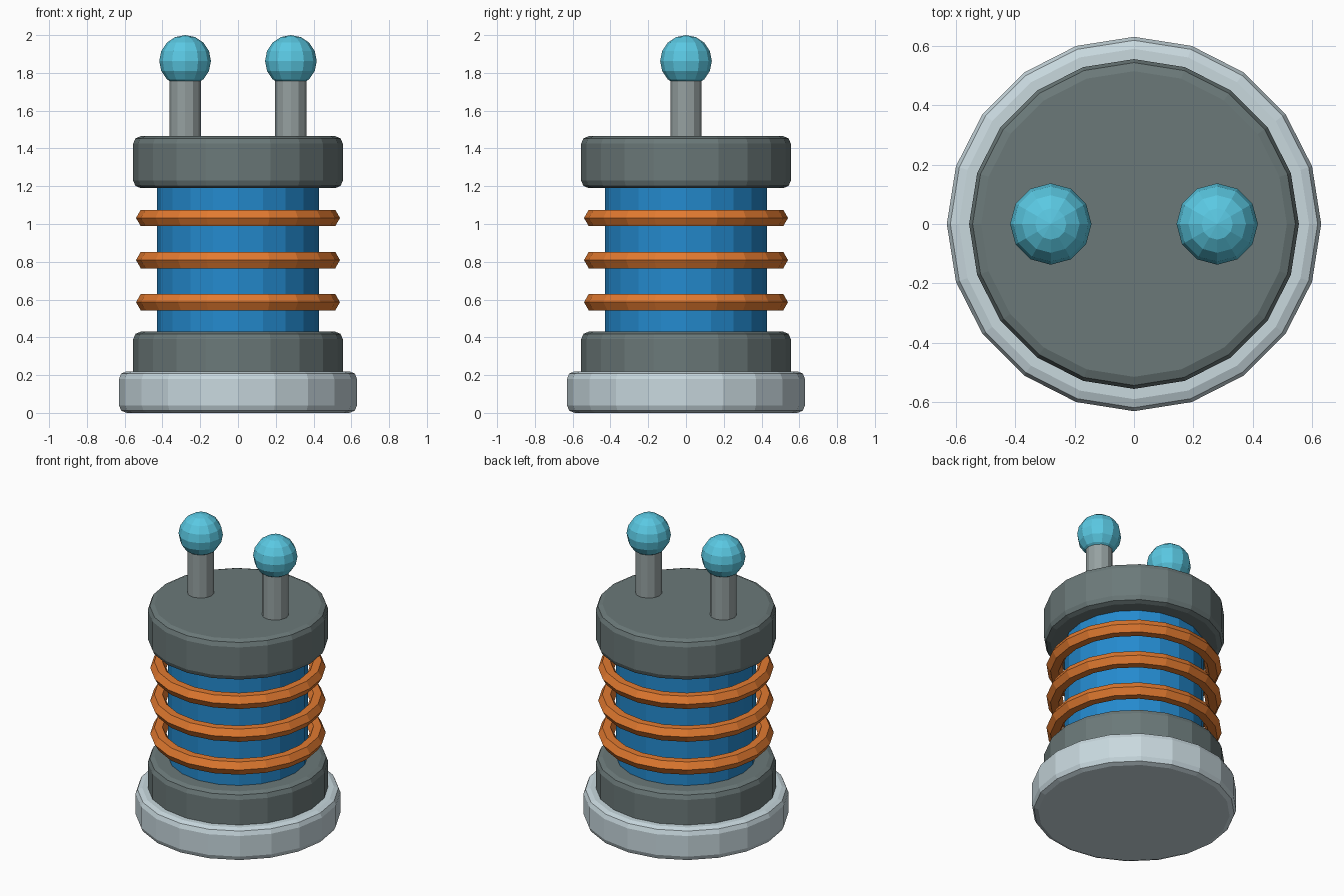
import bpy, bmesh, math

if "Cube" in bpy.data.objects:
    bpy.data.objects.remove(bpy.data.objects["Cube"])

SIDES = 20


def material(name, rgb):
    """Flat colour given as 0-255 sRGB, stored as linear."""
    m = bpy.data.materials.new(name)
    lin = [((c / 255 + 0.055) / 1.055) ** 2.4 for c in rgb]
    m.diffuse_color = (*lin, 1)
    m.use_nodes = True
    m.node_tree.nodes["Principled BSDF"].inputs["Base Color"].default_value = m.diffuse_color
    return m


pale = material("pale grey", (200, 216, 222))
dark = material("dark grey", (107, 121, 121))
mid = material("mid grey", (150, 161, 161))
blue = material("blue", (36, 138, 206))
orange = material("orange", (226, 122, 48))
cyan = material("light cyan", (90, 200, 226))


def finish(name, mat):
    ob = bpy.context.object
    ob.name = ob.data.name = name
    ob.data.materials.append(mat)
    return ob


def drum(name, mat, radius, z0, z1, x=0, sides=SIDES, bevel=0):
    """Upright cylinder from z0 to z1 with optional rounded rims."""
    bpy.ops.mesh.primitive_cylinder_add(
        vertices=sides, radius=radius, depth=z1 - z0, location=(x, 0, (z0 + z1) / 2))
    ob = finish(name, mat)
    if bevel:
        mod = ob.modifiers.new("rim", 'BEVEL')
        mod.width = bevel
        mod.segments = 2
        mod.limit_method = 'ANGLE'
        mod.angle_limit = math.radians(40)
    return ob


def ring(name, mat, z):
    """Hexagonal-section coil ring."""
    bpy.ops.mesh.primitive_torus_add(
        major_segments=SIDES, minor_segments=6,
        major_radius=0.49, minor_radius=0.05, location=(0, 0, z))
    ob = finish(name, mat)
    ob.data.polygons.foreach_set("use_smooth", [False] * len(ob.data.polygons))


# Stacked body
drum("base", pale, 0.63, 0.0, 0.22, bevel=0.04)
drum("lower_collar", dark, 0.555, 0.15, 0.43, bevel=0.04)
drum("core", blue, 0.43, 0.40, 1.22)
drum("upper_cap", dark, 0.555, 1.19, 1.465, bevel=0.04)

# Coil rings around the core
for i in range(3):
    ring(f"coil_ring_{i + 1}", orange, 0.586 + 0.223 * i)

# Two terminals: post and ball
for side, x in (("left", -0.28), ("right", 0.28)):
    drum(f"{side}_post", mid, 0.083, 1.43, 1.82, x=x, sides=12)
    bpy.ops.mesh.primitive_uv_sphere_add(
        segments=12, ring_count=8, radius=0.137, location=(x, 0, 1.863))
    finish(f"{side}_ball", cyan)
